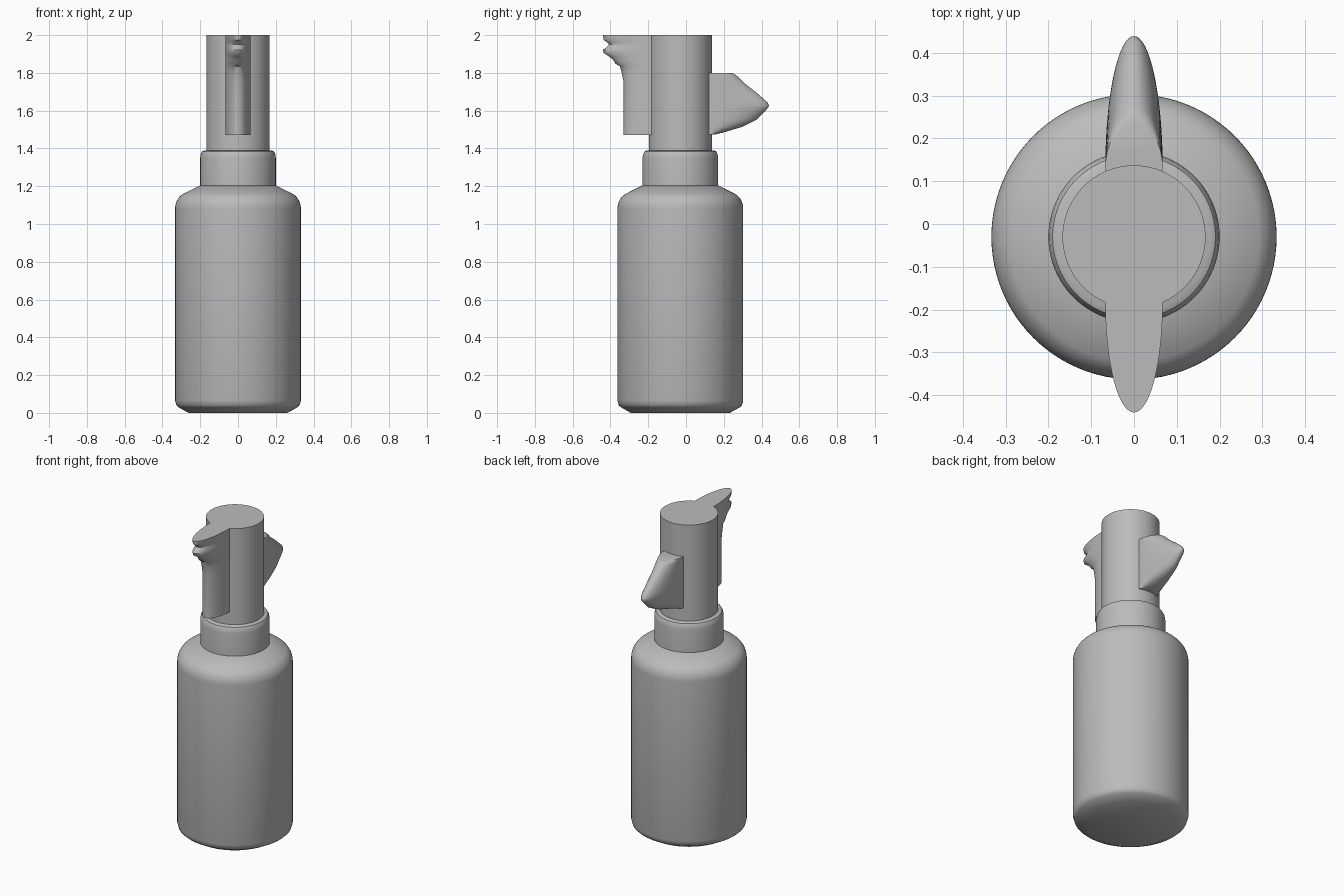
import bpy, bmesh, math

cube = bpy.data.objects.get("Cube")
if cube:
    bpy.data.objects.remove(cube, do_unlink=True)

AXIS_Y = -0.03
GREY = (0.5, 0.5, 0.5, 1)
mat = bpy.data.materials.new("plain grey")
mat.use_nodes = True
mat.diffuse_color = GREY
mat.node_tree.nodes["Principled BSDF"].inputs["Base Color"].default_value = GREY


def finish(bm, name, angle):
    bmesh.ops.recalc_face_normals(bm, faces=bm.faces)
    mesh = bpy.data.meshes.new(name)
    bm.to_mesh(mesh)
    bm.free()
    mesh.materials.append(mat)
    obj = bpy.data.objects.new(name, mesh)
    bpy.context.collection.objects.link(obj)
    bpy.ops.object.select_all(action='DESELECT')
    obj.select_set(True)
    bpy.context.view_layer.objects.active = obj
    bpy.ops.object.shade_smooth_by_angle(angle=math.radians(angle))
    return obj


def loft(name, rings, angle):
    """Skin closed rings of points and cap both ends."""
    bm = bmesh.new()
    loops = [[bm.verts.new(p) for p in ring] for ring in rings]
    for a, b in zip(loops, loops[1:]):
        for i in range(len(a)):
            j = (i + 1) % len(a)
            bm.faces.new((a[i], a[j], b[j], b[i]))
    bm.faces.new(loops[0])
    bm.faces.new(loops[-1])
    return finish(bm, name, angle)


def turned(name, profile, angle=35, sides=96):
    """Turn (radius, z) points about the bottle axis."""
    turn = [2 * math.pi * i / sides for i in range(sides)]
    return loft(name, [[(r * math.cos(t), AXIS_Y + r * math.sin(t), z)
                        for t in turn] for r, z in profile], angle)


def fin(name, root, profile, half_width=0.067, steps=32):
    """Half-elliptical fin whose tip follows (y, z) points."""
    turn = [math.pi * i / steps for i in range(steps + 1)]
    inner = root * 0.5  # buried inside the column
    rings = []
    for tip, z in profile:
        ring = [(half_width * math.cos(t), root + (tip - root) * math.sin(t), z)
                for t in turn]
        rings.append(ring + [(-half_width, inner, z), (half_width, inner, z)])
    return loft(name, rings, 40)


# Bottle with chamfered foot and rounded shoulder
shoulder = [(0.258 + 0.075 * math.cos(a), 1.08 + 0.088 * math.sin(a))
            for a in (math.radians(d) for d in range(0, 70, 8))]
turned("bottle", [(0.262, 0), (0.315, 0.03), (0.326, 0.04), (0.333, 0.065)]
       + shoulder + [(0.2, 1.205)])

# Collar and round column
turned("collar", [(0.2, 1.19), (0.2, 1.35), (0.197, 1.37),
                  (0.19, 1.384), (0.178, 1.39)])
turned("column", [(0.167, 1.37), (0.167, 2.0)])

# Ridged fin at the front
fin("front_fin", -0.185, [
    (-0.33, 1.47), (-0.33, 1.75), (-0.34, 1.8), (-0.35, 1.835),
    (-0.373, 1.848), (-0.385, 1.868), (-0.405, 1.885), (-0.435, 1.905),
    (-0.44, 1.922), (-0.415, 1.94), (-0.408, 1.95), (-0.418, 1.962),
    (-0.437, 1.975), (-0.44, 2.0)])

# Pointed fin at the back
fin("back_fin", 0.13, [
    (0.15, 1.473), (0.2, 1.485), (0.3, 1.515), (0.37, 1.55),
    (0.42, 1.6), (0.435, 1.615), (0.439, 1.628), (0.43, 1.645),
    (0.38, 1.69), (0.31, 1.745), (0.275, 1.78), (0.255, 1.795), (0.235, 1.8)])
